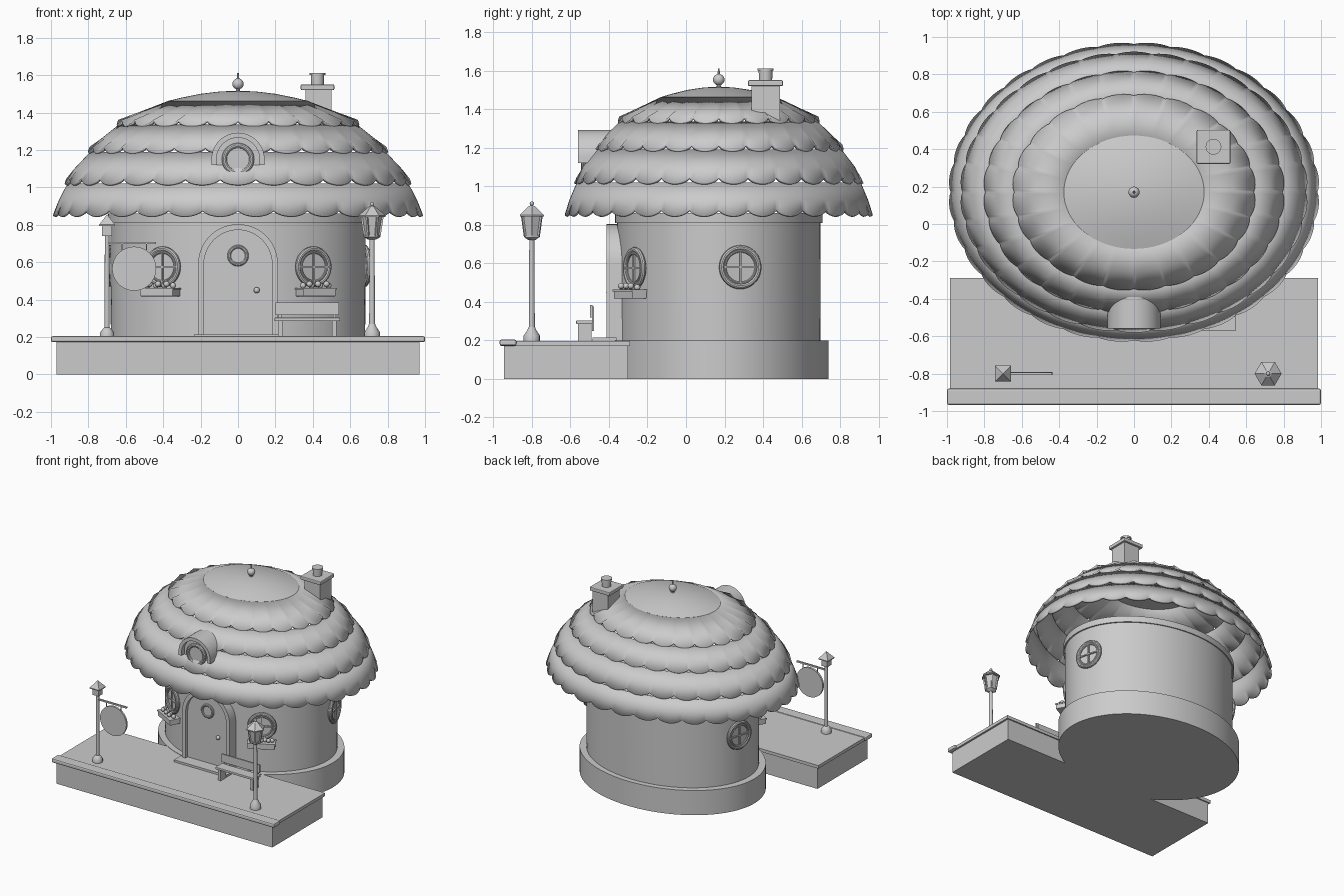
import bpy, bmesh, math
from mathutils import Matrix, Vector

if "Cube" in bpy.data.objects:
    bpy.data.objects.remove(bpy.data.objects["Cube"])

CY, RATIO = 0.17, 0.808          # house centre in y, roof depth / width
grey = bpy.data.materials.new("plain grey")
grey.diffuse_color = (0.6, 0.6, 0.6, 1)
grey.use_nodes = True
grey.node_tree.nodes["Principled BSDF"].inputs["Base Color"].default_value = grey.diffuse_color
I = Matrix.Identity(4)


def make(name, bm, M=I, smooth=True, bevel=0):
    bmesh.ops.recalc_face_normals(bm, faces=bm.faces)
    me = bpy.data.meshes.new(name)
    bm.to_mesh(me)
    bm.free()
    me.transform(M)
    me.materials.append(grey)
    ob = bpy.data.objects.new(name, me)
    bpy.context.collection.objects.link(ob)
    if bevel:
        b = ob.modifiers.new("bevel", 'BEVEL')
        b.width, b.segments = bevel, 2
    if smooth:
        bpy.context.view_layer.objects.active = ob
        ob.select_set(True)
        bpy.ops.object.shade_smooth_by_angle(angle=math.radians(35))
        ob.select_set(False)
    return ob


def box(name, x0, x1, y0, y1, z0, z1, M=I, bevel=0):
    bm = bmesh.new()
    bmesh.ops.create_cube(bm, size=1)
    for v in bm.verts:
        v.co = ((x0 + x1) / 2 + v.co.x * (x1 - x0), (y0 + y1) / 2 + v.co.y * (y1 - y0),
                (z0 + z1) / 2 + v.co.z * (z1 - z0))
    return make(name, bm, M, False, bevel)


def lathe(name, prof, M=I, seg=24, smooth=True, turn=0.0):
    """Revolve (radius, height) points around local z; caps both ends."""
    bm = bmesh.new()
    rings = []
    for r, z in prof:
        if r == 0:
            rings.append([bm.verts.new((0, 0, z))] * seg)
        else:
            rings.append([bm.verts.new((r * math.cos(turn + 2 * math.pi * i / seg),
                                        r * math.sin(turn + 2 * math.pi * i / seg), z)) for i in range(seg)])
    for a, b in zip(rings, rings[1:]):
        for i in range(seg):
            j = (i + 1) % seg
            bm.faces.new(list(dict.fromkeys((a[i], a[j], b[j], b[i]))))
    if prof[0][0]:
        bm.faces.new(rings[0][::-1])
    if prof[-1][0]:
        bm.faces.new(rings[-1])
    return make(name, bm, M, smooth)


def ball(name, p, r, M=I):
    bm = bmesh.new()
    bmesh.ops.create_uvsphere(bm, u_segments=16, v_segments=10, radius=r)
    return make(name, bm, M @ Matrix.Translation(p))


def ring(name, R, r, M, seg=40, sides=10):
    """Torus lying in the local xz plane."""
    bm = bmesh.new()
    g = [[bm.verts.new(((R + r * math.cos(b)) * math.cos(a), r * math.sin(b), (R + r * math.cos(b)) * math.sin(a)))
          for b in (2 * math.pi * k / sides for k in range(sides))]
         for a in (2 * math.pi * i / seg for i in range(seg))]
    for i in range(seg):
        for k in range(sides):
            i2, k2 = (i + 1) % seg, (k + 1) % sides
            bm.faces.new((g[i][k], g[i2][k], g[i2][k2], g[i][k2]))
    return make(name, bm, M)


def disc(name, r, y0, y1, M, seg=40):
    return lathe(name, [(r, y0), (r, y1)], M @ Matrix.Rotation(-math.pi / 2, 4, 'X'), seg)


def arch(name, half, spring, z0, y0, y1, inner=0.0, n=24):
    """Round-headed plate facing the front, or a frame when inner > 0."""
    def outline(h):
        return [(h, z0)] + [(h * math.cos(math.pi * i / n), spring + h * math.sin(math.pi * i / n))
                            for i in range(n + 1)] + [(-h, z0)]
    bm = bmesh.new()
    o = [bm.verts.new((x, y0, z)) for x, z in outline(half)]
    if inner:
        q = [bm.verts.new((x, y0, z)) for x, z in outline(inner)]
        for i in range(len(o) - 1):
            bm.faces.new((o[i], o[i + 1], q[i + 1], q[i]))
    else:
        bm.faces.new(o)
    ext = bmesh.ops.extrude_face_region(bm, geom=bm.faces[:])
    bmesh.ops.translate(bm, vec=(0, y1 - y0, 0), verts=[e for e in ext["geom"] if isinstance(e, bmesh.types.BMVert)])
    return make(name, bm)


def at(x, y, z=0.0):
    return Matrix.Translation((x, y, z))


# Terrace
box("terrace_base", -.97, .97, -.945, -.30, 0, .175)
box("terrace_slab", -.985, .985, -.96, -.29, .172, .197)
box("terrace_front_lip", -1, 1, -.967, -.88, .172, .205, bevel=.01)

# House body: oval foundation, wall and cornice
OVAL = at(0, CY) @ Matrix.Diagonal((1, .775, 1, 1))
lathe("foundation", [(.735, 0), (.735, .2)], OVAL, 96)
lathe("wall", [(.68, .19), (.683, .85)], OVAL, 96)
lathe("cornice", [(.67, .81), (.694, .81), (.694, .86), (.67, .86)], OVAL, 96)

# Roof of overlapping scalloped shingle tiers
PROFILE = [(.978, .85), (.95, .935), (.912, 1.02), (.863, 1.105), (.79, 1.19), (.72, 1.265),
           (.638, 1.335), (.52, 1.405), (.37, 1.463)]


def tier(name, first, last, lobes, flare, depth=.03, sub=10):
    pts = PROFILE[first:last + 1]
    bm = bmesh.new()
    n = lobes * sub
    rows = []
    for k, (r, z) in enumerate(pts):
        f = 1 - k / (len(pts) - 1)
        row = []
        for i in range(n):
            a = 2 * math.pi * i / n
            lift = depth * (1 - abs(math.sin(a * lobes / 2)) ** .7) if k == 0 else 0
            rr = r + flare * f - lift * .4
            row.append(bm.verts.new((rr * math.cos(a), rr * RATIO * math.sin(a) + CY, z - .004 * f + lift)))
        rows.append(row)
    for a, b in zip(rows, rows[1:]):
        for i in range(n):
            j = (i + 1) % n
            bm.faces.new((a[i], a[j], b[j], b[i]))
    ob = make(name, bm)
    s = ob.modifiers.new("thickness", 'SOLIDIFY')
    s.thickness, s.offset = .016, -1
    return ob


tier("roof_tier_1", 0, 2, 32, .014)
tier("roof_tier_2", 2, 4, 30, .018)
tier("roof_tier_3", 4, 6, 28, .016)
tier("roof_tier_4", 6, 8, 24, .014)
lathe("roof_cap", [(.36, 1.45), (.375, 1.462), (.30, 1.48), (.2, 1.5), (.1, 1.512), (0, 1.517)],
      at(0, CY) @ Matrix.Diagonal((1, RATIO, 1, 1)), 64)
ball("finial_ball", (0, CY, 1.553), .03)
lathe("finial_spike", [(.012, 1.505), (.008, 1.57), (.004, 1.612)], at(0, CY), 10)

# Chimney
box("chimney_stack", .36, .50, .34, .487, 1.24, 1.53)
box("chimney_cap", .335, .515, .322, .503, 1.52, 1.55, bevel=.006)
lathe("chimney_pot", [(.034, 1.545), (.036, 1.6), (.042, 1.6), (.042, 1.612)], at(.425, .413))

# Dormer hood and its round window
arch("dormer_hood", .142, 1.15, 1.12, -.56, -.2, inner=.115)
arch("dormer_back", .12, 1.15, 1.12, -.525, -.2)
ring("dormer_window_frame", .073, .014, at(0, -.532, 1.15))
disc("dormer_glass", .07, -.005, .01, at(0, -.53, 1.15))

# Front door
arch("door_frame", .213, .59, .2, -.412, -.30, inner=.182)
arch("door", .184, .59, .2, -.385, -.30)
ring("door_window_frame", .047, .01, at(0, -.388, .635))
disc("door_window_glass", .045, -.004, .01, at(0, -.387, .635))
ball("door_knob", (.1, -.398, .45), .016)
box("doorstep", -.235, .235, -.485, -.36, .195, .214)


# Round windows set square to the oval wall
def window(tag, side, x, y, z, R, planter):
    ang = math.atan2(x / .683 ** 2, -(y - CY) / .53 ** 2) * side
    M = at(x * side, y, z) @ Matrix.Rotation(ang, 4, 'Z')
    ring(tag + "_frame", R - .013, .014, M @ at(0, -.006))
    ring(tag + "_inner_frame", R - .03, .007, M @ at(0, -.01))
    disc(tag + "_glass", R - .012, -.006, .02, M)
    box(tag + "_bar_upright", -.005, .005, -.016, 0, -R + .02, R - .02, M)
    box(tag + "_bar_cross", -R + .02, R - .02, -.016, 0, -.005, .005, M)
    if planter:
        box(tag + "_planter", -.1, .1, -.075, .01, -.158, -.115, M, .004)
        box(tag + "_planter_rim", -.104, .104, -.079, .01, -.122, -.112, M)
        for i in range(7):
            ball(tag + "_flower", (-.078 + i * .026, -.045 + .012 * (-1) ** i, -.1 + .008 * (i % 2)), .016, M)


for s, word in ((-1, "left"), (1, "right")):
    window(word + "_front_window", s, .40, -.262, .575, .108, True)
    window(word + "_side_window", s, .669, .28, .58, .113, False)

# Bench
box("bench_seat", .195, .545, -.57, -.485, .285, .303, bevel=.003)
box("bench_back", .2, .54, -.497, -.485, .318, .383)
for x in (.225, .515):
    box("bench_leg", x - .012, x + .012, -.56, -.49, .197, .287)
    box("bench_back_post", x - .008, x + .008, -.487, -.478, .25, .375)

# Sign post with hanging round board
P = at(-.70, -.80)
lathe("sign_post_base", [(.038, .197), (.038, .222), (.022, .245), (.014, .25)], P, 16)
lathe("sign_post", [(.014, .2), (.012, .76)], P, 16)
box("sign_post_head", -.026, .026, -.026, .026, .74, .80, P)
lathe("sign_post_cap", [(.06, .793), (.06, .80), (0, .855)], P, 4, False, math.pi / 4)
box("sign_arm", 0, .262, -.006, .006, .697, .709, P)
disc("sign_board", .118, -.008, .008, at(-.555, -.80, .565))
for x in (-.62, -.49):
    box("sign_hanger", x - .003, x + .003, -.803, -.797, .65, .70)

# Street lamp with six-sided lantern
L = at(.717, -.80)
lathe("lamp_base", [(.042, .197), (.042, .225), (.024, .252), (.016, .27)], L, 16)
lathe("lamp_post", [(.016, .2), (.013, .73)], L, 16)
lathe("lantern_floor", [(.02, .72), (.045, .735), (.045, .745)], L, 6, False)
lathe("lantern_glass", [(.038, .74), (.055, .848)], L, 6, False)
lathe("lantern_roof", [(.072, .842), (.072, .85), (.02, .895), (.008, .9)], L, 6, False)
ball("lantern_finial", (0, 0, .91), .011, L)
for i in range(6):
    a = i * math.pi / 3
    d = Vector((.017, 0, .108))
    tilt = Matrix.Rotation(math.atan2(d.x, d.z), 4, 'Y')
    box("lantern_bar", -.005, .005, -.005, .005, 0, d.length,
        L @ Matrix.Rotation(a, 4, 'Z') @ at(.04, 0, .738) @ tilt)
